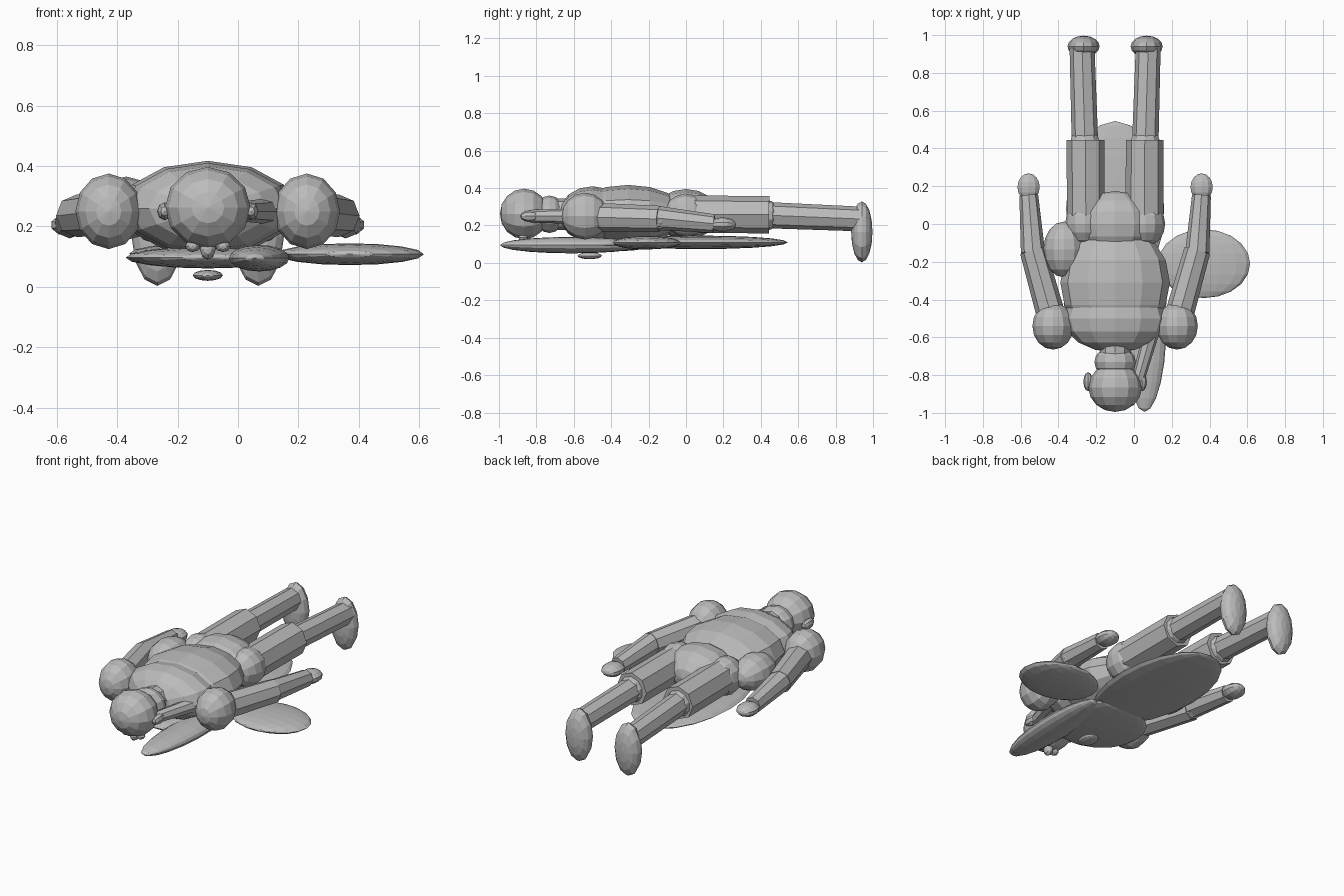
import bpy, math
from mathutils import Vector, Matrix

CX = -0.1          # centre line of the figure
grey = bpy.data.materials.new("plain grey")
grey.diffuse_color = (0.5, 0.5, 0.5, 1)


def finish(name):
    ob = bpy.context.object
    ob.name = name
    ob.data.materials.append(grey)
    return ob


def ball(name, loc, size, segs=12, rings=8, tilt=0):
    """Low-poly ellipsoid with its poles along y."""
    bpy.ops.mesh.primitive_uv_sphere_add(segments=segs, ring_count=rings, radius=1)
    ob = finish(name)
    ob.data.transform(Matrix.Rotation(math.pi / 2, 4, 'X'))
    ob.data.transform(Matrix.Diagonal((*size, 1)))
    ob.data.transform(Matrix.Rotation(tilt, 4, 'Z'))
    ob.location = loc
    return ob


def limb(name, a, b, r1, r2, sides=8):
    """Tapered faceted cylinder from a to b."""
    a, b = Vector(a), Vector(b)
    bpy.ops.mesh.primitive_cone_add(vertices=sides, radius1=r1, radius2=r2, depth=(b - a).length)
    ob = finish(name)
    ob.location = (a + b) / 2
    ob.rotation_euler = (b - a).to_track_quat('Z', 'Y').to_euler()
    return ob


# Torso, neck and head
ball("belly", (CX, -0.31, 0.26), (0.29, 0.31, 0.157))
ball("chest", (CX, -0.50, 0.26), (0.275, 0.18, 0.15))
ball("pelvis", (CX, 0.0, 0.26), (0.21, 0.175, 0.135))
limb("neck", (CX, -0.60, 0.26), (CX, -0.78, 0.26), 0.085, 0.085, 10)
ball("collar", (CX, -0.73, 0.26), (0.11, 0.085, 0.10))
ball("head", (CX, -0.865, 0.262), (0.142, 0.13, 0.135))
ball("nose", (CX, -0.86, 0.125), (0.026, 0.03, 0.035), 8, 6)

# Mirrored parts
for side, s in (("left", -1), ("right", 1)):
    def P(x, y, z):
        return (CX + s * x, y, z)
    ball(side + "_ear", P(0.143, -0.835, 0.25), (0.025, 0.05, 0.03), 8, 6)
    ball(side + "_eye", P(0.05, -0.87, 0.135), (0.025, 0.025, 0.02), 8, 6)
    ball(side + "_shoulder", P(0.328, -0.54, 0.25), (0.11, 0.125, 0.125))
    limb(side + "_upper_arm", P(0.34, -0.48, 0.245), P(0.435, -0.14, 0.235), 0.076, 0.07)
    ball(side + "_elbow", P(0.435, -0.135, 0.235), (0.062, 0.062, 0.065), 10, 6)
    limb(side + "_forearm", P(0.435, -0.15, 0.24), P(0.457, 0.15, 0.21), 0.064, 0.05)
    ball(side + "_hand", P(0.458, 0.195, 0.205), (0.062, 0.073, 0.038), 10, 8)
    ball(side + "_hip", P(0.16, 0.0, 0.255), (0.105, 0.12, 0.115))
    limb(side + "_thigh", P(0.155, 0.02, 0.26), P(0.157, 0.445, 0.258), 0.1, 0.1)
    ball(side + "_knee", P(0.16, 0.44, 0.255), (0.08, 0.055, 0.08), 10, 8)
    limb(side + "_shin", P(0.16, 0.44, 0.255), P(0.175, 0.93, 0.235), 0.07, 0.066)
    ball(side + "_foot", P(0.167, 0.94, 0.166), (0.085, 0.057, 0.163), 12, 8)

# Hip pouch and tube beside the head
ball("hip_pouch", (-0.37, -0.135, 0.26), (0.11, 0.148, 0.105), 12, 8)
limb("head_tube", (0.02, -0.83, 0.25), (0.09, -0.58, 0.25), 0.034, 0.042)

# Flat puddles below the body
ball("lower_puddle", (CX, 0.08, 0.11), (0.26, 0.465, 0.036), 16, 10)
ball("side_puddle", (0.37, -0.21, 0.108), (0.245, 0.182, 0.036), 16, 10)
ball("head_puddle", (0.07, -0.61, 0.095), (0.1, 0.385, 0.044), 16, 10, -0.04)
ball("chest_puddle", (CX, -0.42, 0.097), (0.272, 0.25, 0.036), 16, 10)
ball("chest_badge", (CX, -0.515, 0.038), (0.05, 0.065, 0.018), 12, 8)
